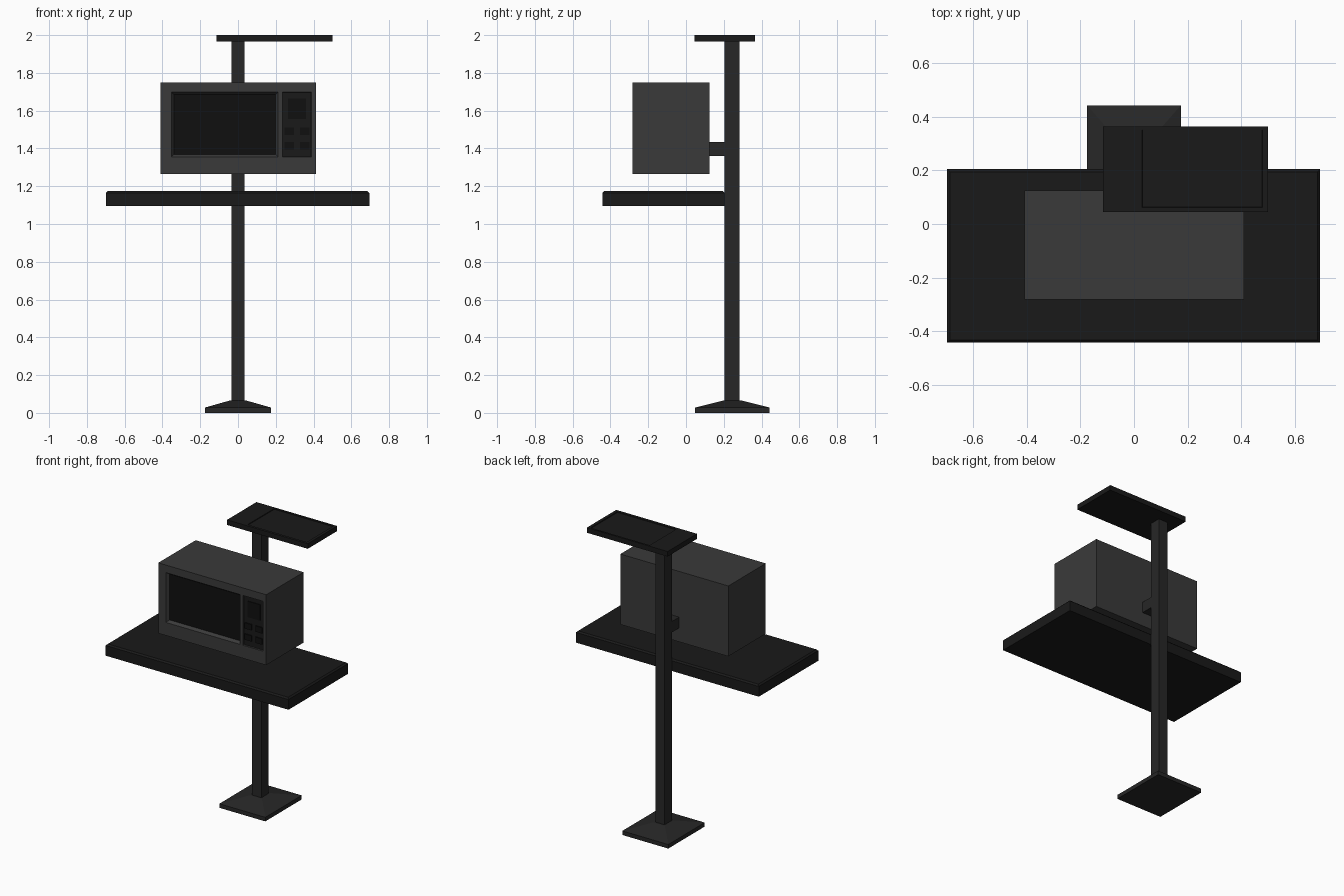
import bpy, bmesh
from mathutils import Vector

if "Cube" in bpy.data.objects:
    bpy.data.objects.remove(bpy.data.objects["Cube"])


def material(name, v):
    m = bpy.data.materials.new(name)
    m.diffuse_color = (v, v, v, 1)
    m.use_nodes = True
    m.node_tree.nodes["Principled BSDF"].inputs["Base Color"].default_value = m.diffuse_color
    return m


GREY = material("casing_grey", 0.042)
METAL = material("dark_metal", 0.02)
BLACK = material("black", 0.01)
GLASS = material("dark_glass", 0.005)


def box_bm(lo, hi):
    bm = bmesh.new()
    bmesh.ops.create_cube(bm, size=1)
    lo, hi = Vector(lo), Vector(hi)
    for v in bm.verts:
        v.co = [(a + b) / 2 + c * (b - a) for a, b, c in zip(lo, hi, v.co)]
    return bm


def finish(bm, name, *mats):
    bmesh.ops.recalc_face_normals(bm, faces=bm.faces)
    me = bpy.data.meshes.new(name)
    bm.to_mesh(me)
    bm.free()
    ob = bpy.data.objects.new(name, me)
    bpy.context.collection.objects.link(ob)
    for m in mats:
        me.materials.append(m)
    return ob


def box(name, lo, hi, mat):
    return finish(box_bm(lo, hi), name, mat)


def cut(bm, axis, values):
    """Slice loops across the mesh at the given positions on one axis."""
    for val in values:
        co, no = Vector(), Vector()
        co[axis], no[axis] = val, 1
        bmesh.ops.bisect_plane(bm, geom=bm.verts[:] + bm.edges[:] + bm.faces[:],
                               plane_co=co, plane_no=no)
    bm.normal_update()


def face_at(bm, point):
    return min(bm.faces, key=lambda f: (f.calc_center_median() - Vector(point)).length)


def recess(bm, point, rim, depth, mat_index):
    f = face_at(bm, point)
    bmesh.ops.inset_individual(bm, faces=[f], thickness=rim, depth=-depth)
    f.material_index = mat_index


# Base plate with a sloped top rising to the pole
bm = box_bm((-0.175, 0.047, 0), (0.175, 0.443, 0.028))
top = face_at(bm, (0, 0.245, 0.028))
top = bmesh.ops.extrude_discrete_faces(bm, faces=[top])["faces"][0]
for v in top.verts:
    v.co.x *= 0.045 / 0.175
    v.co.y = 0.245 + (v.co.y - 0.245) * 0.05 / 0.198
    v.co.z = 0.065
bmesh.ops.remove_doubles(bm, verts=bm.verts, dist=1e-5)
finish(bm, "base_plate", METAL)

# Pole and bracket
box("pole", (-0.035, 0.205, 0.04), (0.035, 0.283, 1.97), METAL)
box("bracket", (-0.035, 0.12, 1.36), (0.035, 0.21, 1.435), METAL)

# Shelf with chamfered top edge
bm = box_bm((-0.698, -0.443, 1.095), (0.695, 0.205, 1.175))
edges = [e for e in bm.edges if all(v.co.z > 1.17 for v in e.verts)]
bmesh.ops.bevel(bm, geom=edges, offset=0.01, segments=1, affect='EDGES')
finish(bm, "shelf", BLACK)

# Top tray with a sunken panel
bm = box_bm((-0.115, 0.045, 1.965), (0.5, 0.365, 2.0))
cut(bm, 0, (0.03, 0.48))
cut(bm, 1, (0.062, 0.352))
recess(bm, (0.255, 0.207, 2.0), 0.002, 0.005, 0)
finish(bm, "top_tray", BLACK)

# Oven casing with sunken window and control panel
bm = box_bm((-0.41, -0.282, 1.265), (0.412, 0.125, 1.75))
cut(bm, 0, (-0.352, 0.213, 0.235, 0.388))
cut(bm, 2, (1.355, 1.698))
recess(bm, (-0.07, -0.282, 1.527), 0.019, 0.02, 1)
recess(bm, (0.312, -0.282, 1.527), 0.002, 0.01, 2)
finish(bm, "oven_casing", GREY, GLASS, BLACK)

# Control panel display and buttons
box("display", (0.265, -0.277, 1.555), (0.36, -0.268, 1.665), GLASS)
for row, z in enumerate((1.472, 1.395)):
    for col, x in enumerate((0.245, 0.327)):
        box(f"button_{row}_{col}", (x, -0.279, z), (x + 0.052, -0.268, z + 0.04), GLASS)
